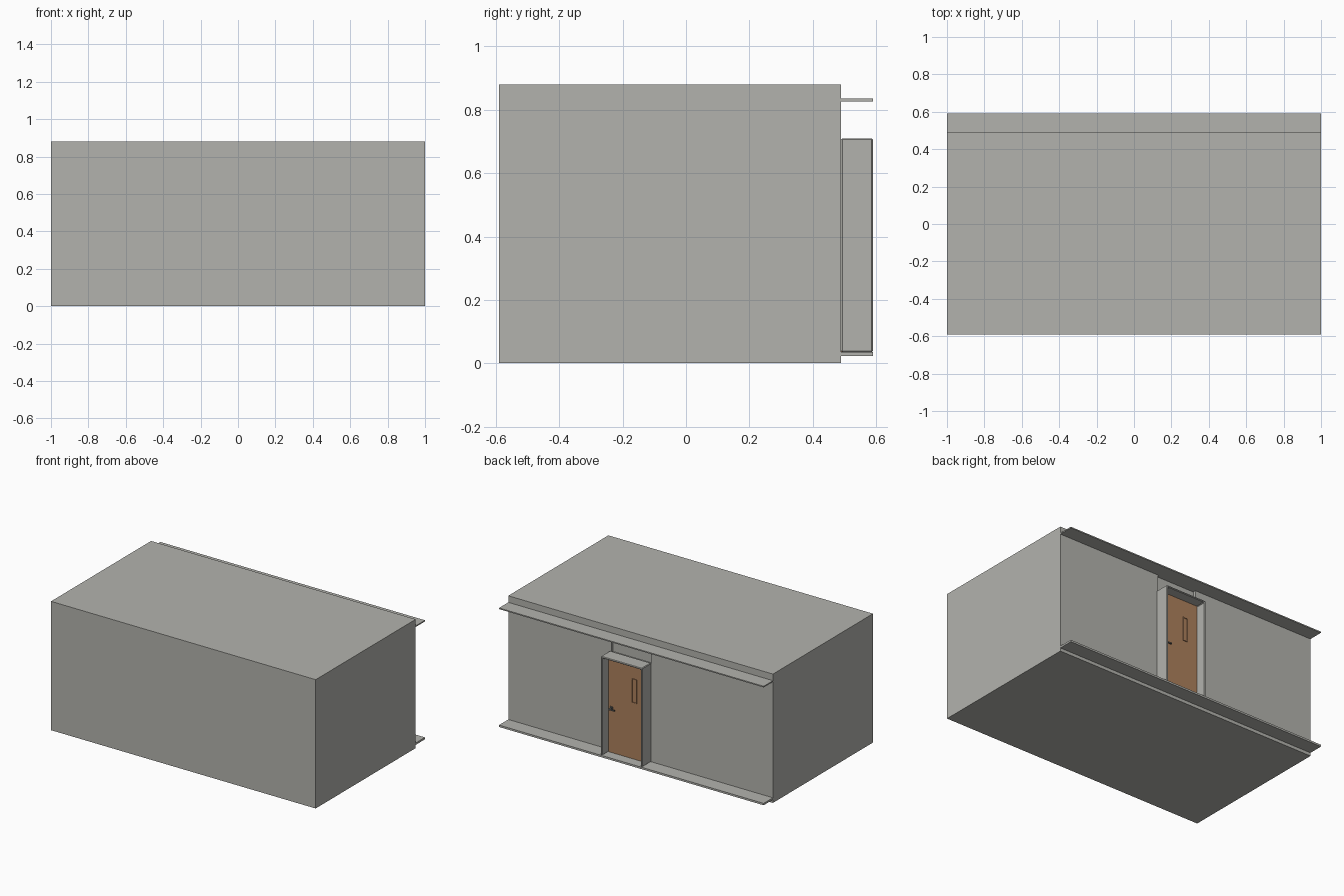
import bpy
import bmesh
from mathutils import Vector

cube = bpy.data.objects.get("Cube")
if cube:
    bpy.data.objects.remove(cube, do_unlink=True)


def material(name, color):
    mat = bpy.data.materials.new(name)
    mat.use_nodes = True
    mat.diffuse_color = (*color, 1)
    mat.node_tree.nodes["Principled BSDF"].inputs["Base Color"].default_value = (*color, 1)
    return mat


GREY = material("warm_grey", (0.45, 0.45, 0.42))
WOOD = material("wood_brown", (0.42, 0.22, 0.11))
METAL = material("handle_metal", (0.16, 0.16, 0.15))


def add_mesh(name, bm, mat):
    mesh = bpy.data.meshes.new(name)
    bmesh.ops.recalc_face_normals(bm, faces=bm.faces)
    bm.to_mesh(mesh)
    bm.free()
    mesh.materials.append(mat)
    obj = bpy.data.objects.new(name, mesh)
    bpy.context.collection.objects.link(obj)
    return obj


def box(name, x, y, z, mat):
    """Box from (low, high) ranges on each axis."""
    bm = bmesh.new()
    bmesh.ops.create_cube(bm, size=1)
    for v in bm.verts:
        v.co = Vector([r[0] if c < 0 else r[1] for c, r in zip(v.co, (x, y, z))])
    return add_mesh(name, bm, mat)


def prism(name, outline, y0, y1, mat):
    """Outline in x and z, extruded along y."""
    bm = bmesh.new()
    face = bm.faces.new([bm.verts.new((x, y0, z)) for x, z in outline])
    out = bmesh.ops.extrude_face_region(bm, geom=[face])
    moved = [g for g in out["geom"] if isinstance(g, bmesh.types.BMVert)]
    bmesh.ops.translate(bm, vec=(0, y1 - y0, 0), verts=moved)
    return add_mesh(name, bm, mat)


WALL, OUTER = 0.49, 0.59
LEFT, RIGHT = 0.232, -0.08      # door frame sides
FLOOR, HEAD = 0.035, 0.71       # door frame bottom and top
THICK = 0.011

# Building block, with a shallow recess above the door
body = box("building_body", (-1, 1), (-OUTER, WALL), (0, 0.88), GREY)
cutter = box("recess_cutter", (RIGHT, LEFT - THICK), (WALL - 0.02, WALL + 0.1),
             (HEAD - 0.01, 0.835), GREY)
cutter.hide_render = True
cut = body.modifiers.new("recess", "BOOLEAN")
cut.operation = "DIFFERENCE"
cut.solver = "EXACT"
cut.object = cutter
bpy.context.view_layer.objects.active = body
bpy.ops.object.modifier_apply(modifier=cut.name)
bpy.data.objects.remove(cutter, do_unlink=True)

# Ledges along the back wall
box("upper_ledge", (-1, 1), (WALL, OUTER), (0.827, 0.835), GREY)
box("recess_ledge", (RIGHT, LEFT - THICK), (WALL - 0.02, WALL), (0.827, 0.835), GREY)
box("lower_ledge", (-1, 1), (WALL, OUTER), (0.022, FLOOR), GREY)

# Deep door frame with chamfered edges
frame = prism("door_frame", [
    (LEFT, FLOOR), (LEFT, HEAD), (RIGHT, HEAD), (RIGHT, FLOOR),
    (RIGHT + THICK, FLOOR), (RIGHT + THICK, HEAD - THICK),
    (LEFT - THICK, HEAD - THICK), (LEFT - THICK, FLOOR)], WALL, OUTER, GREY)
bevel = frame.modifiers.new("chamfer", "BEVEL")
bevel.width = 0.004
bevel.segments = 1

# Door leaf set back in the frame
FACE = 0.52
box("door_leaf", (RIGHT + THICK, LEFT - THICK), (WALL, FACE),
    (FLOOR, HEAD - THICK), WOOD)

# Narrow window trim, made of four bars
x0, x1, z0, z1, w = 0.008, 0.046, 0.417, 0.583, 0.006
for side, xr, zr in (("left", (x1 - w, x1), (z0, z1)),
                     ("right", (x0, x0 + w), (z0, z1)),
                     ("top", (x0 + w, x1 - w), (z1 - w, z1)),
                     ("bottom", (x0 + w, x1 - w), (z0, z0 + w))):
    box("window_trim_" + side, xr, (FACE, FACE + 0.005), zr, WOOD)

# Lever handle
box("handle_plate", (0.188, 0.208), (FACE, FACE + 0.004), (0.33, 0.35), METAL)
box("handle_stem", (0.194, 0.202), (FACE, FACE + 0.03), (0.336, 0.344), METAL)
box("handle_lever", (0.158, 0.202), (FACE + 0.022, FACE + 0.03), (0.336, 0.344), METAL)
